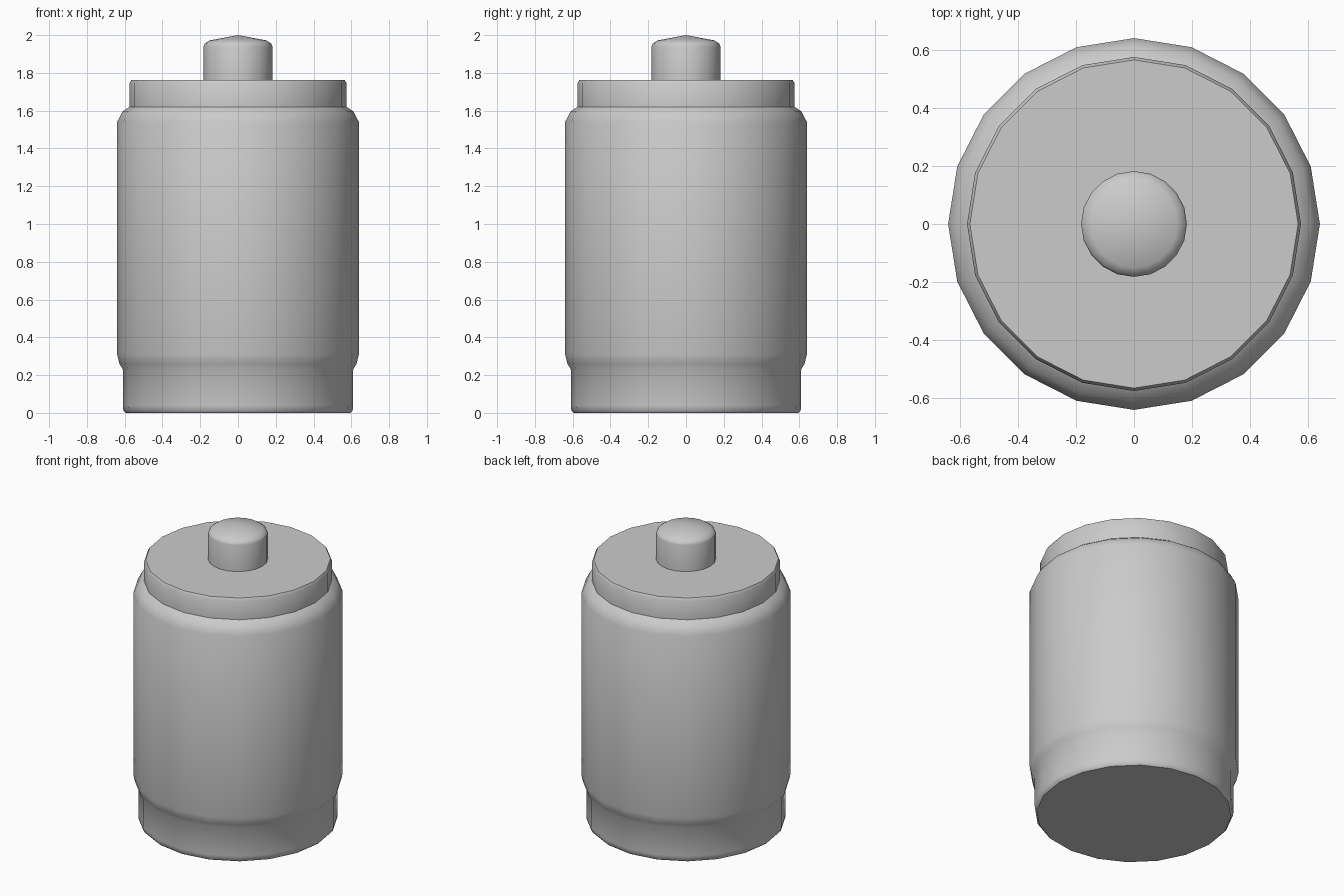
import bpy, bmesh, math

if "Cube" in bpy.data.objects:
    bpy.data.objects.remove(bpy.data.objects["Cube"])

SIDES = 20


def lathe(name, profile):
    """Revolve (radius, z) points around z; radius 0 makes a pole."""
    bm = bmesh.new()
    rings = []
    for r, z in profile:
        if r == 0:
            rings.append([bm.verts.new((0, 0, z))] * SIDES)
        else:
            rings.append([bm.verts.new((r * math.cos(2 * math.pi * i / SIDES),
                                        r * math.sin(2 * math.pi * i / SIDES), z))
                          for i in range(SIDES)])
    for low, high in zip(rings, rings[1:]):
        for i in range(SIDES):
            j = (i + 1) % SIDES
            corners = dict.fromkeys((low[i], low[j], high[j], high[i]))
            bm.faces.new(list(corners))
    bmesh.ops.recalc_face_normals(bm, faces=bm.faces)
    mesh = bpy.data.meshes.new(name)
    bm.to_mesh(mesh)
    bm.free()
    obj = bpy.data.objects.new(name, mesh)
    bpy.context.collection.objects.link(obj)
    bpy.ops.object.select_all(action='DESELECT')
    obj.select_set(True)
    bpy.context.view_layer.objects.active = obj
    bpy.ops.object.shade_smooth_by_angle(angle=math.radians(40))
    return obj


# Base, body and shoulder as one continuous shell
lathe("canister_body", [(0, 0), (0.595, 0), (0.607, 0.012), (0.61, 0.04),
                        (0.61, 0.23), (0.628, 0.26), (0.64, 0.31),
                        (0.64, 1.54), (0.612, 1.595), (0.575, 1.62),
                        (0.575, 1.745), (0.565, 1.762), (0, 1.762)])

# Top button with a shallow dome
lathe("top_button", [(0.182, 1.76), (0.182, 1.94), (0.176, 1.955),
                     (0.15, 1.972), (0, 2.0)])
